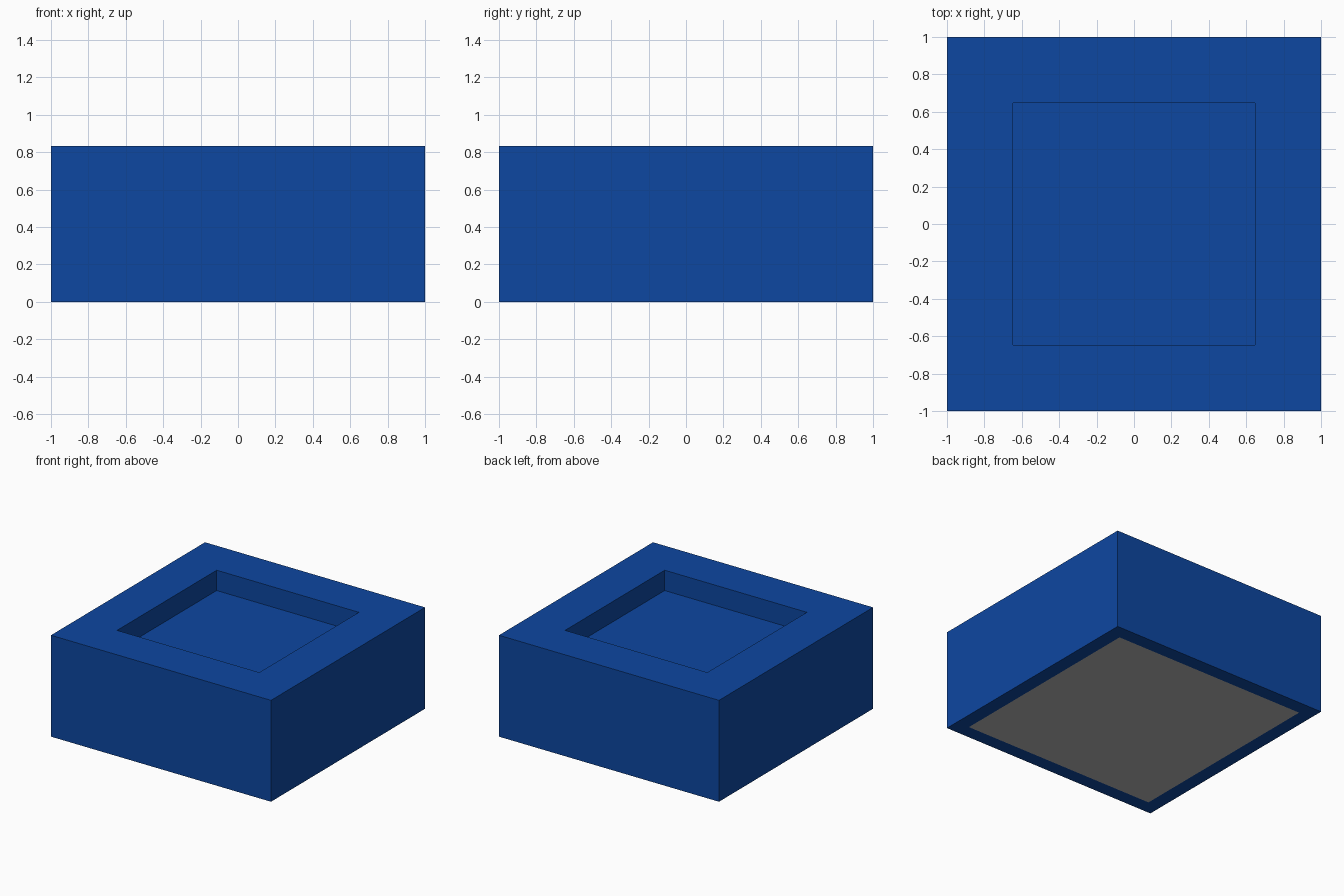
import bpy, bmesh
from mathutils import Matrix

default = bpy.data.objects.get("Cube")
if default:
    bpy.data.objects.remove(default, do_unlink=True)

HEIGHT = 0.833
RECESS_DEPTH = 0.167
RECESS_BORDER = 0.5
PAD_BORDER = 0.166


def make_material(name, color):
    mat = bpy.data.materials.new(name)
    mat.use_nodes = True
    mat.diffuse_color = (*color, 1)
    bsdf = next(n for n in mat.node_tree.nodes if n.type == "BSDF_PRINCIPLED")
    bsdf.inputs["Base Color"].default_value = (*color, 1)
    return mat


def face_towards(bm, direction):
    return next(f for f in bm.faces if f.normal.z * direction > 0.9)


# Square block standing on the ground
bm = bmesh.new()
bmesh.ops.create_cube(bm, size=1, matrix=Matrix.Translation((0, 0, HEIGHT / 2))
                      @ Matrix.Diagonal((2, 2, HEIGHT, 1)))
bm.normal_update()
top, bottom = face_towards(bm, 1), face_towards(bm, -1)

# Square recess sunk into the top
bmesh.ops.inset_region(bm, faces=[top], thickness=RECESS_BORDER)
floor = bmesh.ops.extrude_discrete_faces(bm, faces=[top])["faces"][0]
bmesh.ops.translate(bm, verts=floor.verts, vec=(0, 0, -RECESS_DEPTH))

# Grey pad inset flush in the underside
bmesh.ops.inset_region(bm, faces=[bottom], thickness=PAD_BORDER)
bottom.material_index = 1

bm.normal_update()
mesh = bpy.data.meshes.new("recessed_block")
bm.to_mesh(mesh)
bm.free()
mesh.materials.append(make_material("deep blue", (0.004, 0.063, 0.356)))
mesh.materials.append(make_material("light grey", (0.47, 0.47, 0.47)))
block = bpy.data.objects.new("recessed_block", mesh)
bpy.context.collection.objects.link(block)
